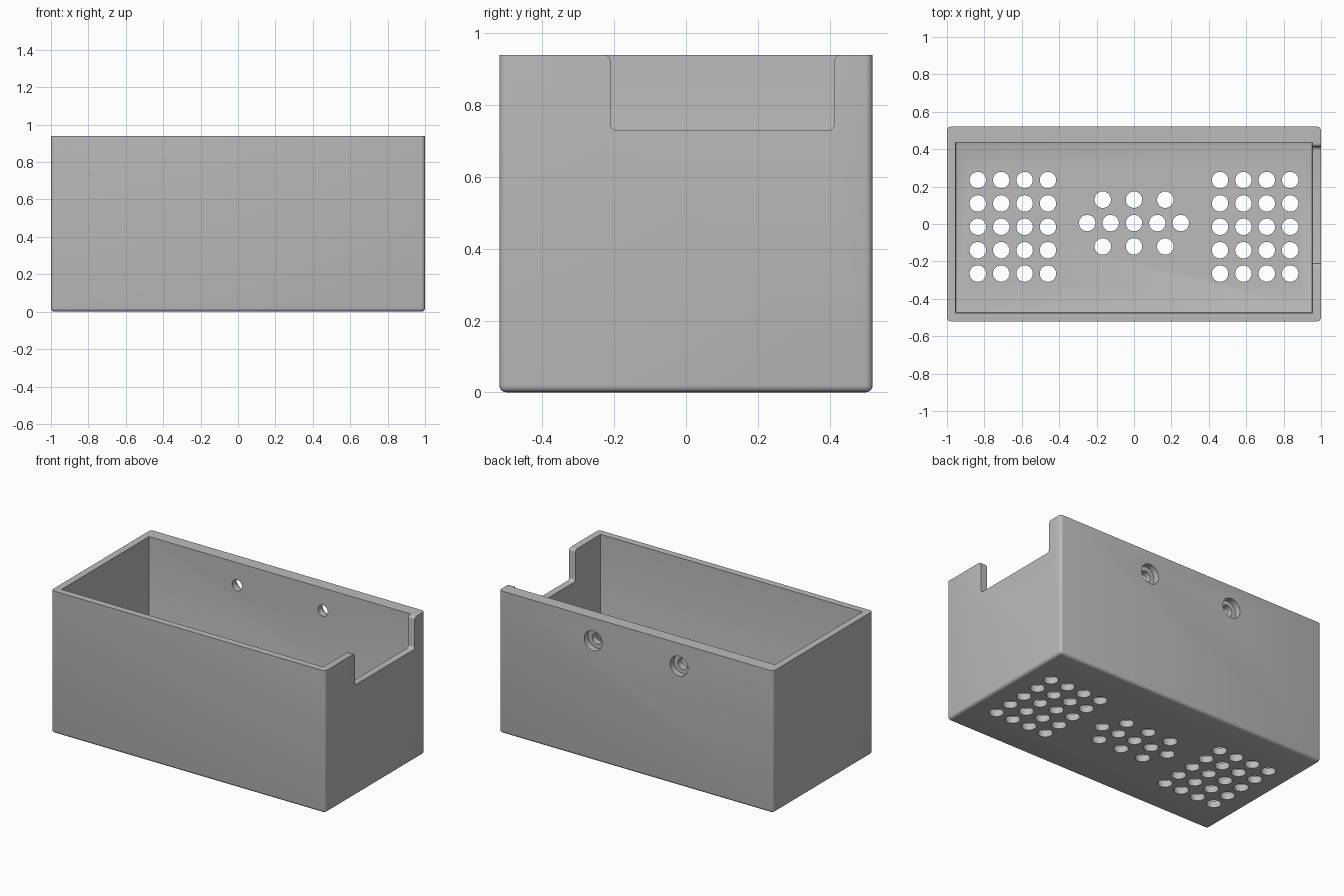
import bpy, bmesh, math
from mathutils import Matrix, Vector

if "Cube" in bpy.data.objects:
    bpy.data.objects.remove(bpy.data.objects["Cube"])

grey = bpy.data.materials.new("grey plastic")
grey.diffuse_color = (0.5, 0.5, 0.5, 1)
grey.use_nodes = True
grey.node_tree.nodes["Principled BSDF"].inputs["Base Color"].default_value = grey.diffuse_color


def make_object(name, bm):
    bmesh.ops.recalc_face_normals(bm, faces=bm.faces[:])
    mesh = bpy.data.meshes.new(name)
    bm.to_mesh(mesh)
    bm.free()
    mesh.materials.append(grey)
    obj = bpy.data.objects.new(name, mesh)
    bpy.context.scene.collection.objects.link(obj)
    return obj


def rounded_box(name, lo, hi, radius, pick, segments=4):
    """Box between two corners, with the edges chosen by pick rounded."""
    lo, hi = Vector(lo), Vector(hi)
    size = hi - lo
    bm = bmesh.new()
    bmesh.ops.create_cube(bm, size=1, matrix=Matrix.Translation((lo + hi) / 2)
                          @ Matrix.Diagonal((*size, 1)))
    edges = [e for e in bm.edges if pick(*[v.co for v in e.verts])]
    bmesh.ops.bevel(bm, geom=edges, offset=radius, segments=segments,
                    profile=0.5, affect='EDGES')
    return make_object(name, bm)


def cylinders(name, centres, radius, depth, rotation=Matrix.Identity(4)):
    bm = bmesh.new()
    for c in centres:
        bmesh.ops.create_cone(bm, cap_ends=True, segments=32, radius1=radius,
                              radius2=radius, depth=depth,
                              matrix=Matrix.Translation(c) @ rotation)
    return make_object(name, bm)


def prism(name, outline, x0, x1):
    """Closed solid from a (y, z) outline, running along x."""
    bm = bmesh.new()
    a, b = [[bm.verts.new((x, y, z)) for y, z in outline] for x in (x0, x1)]
    bm.faces.new(a)
    bm.faces.new(b[::-1])
    n = len(outline)
    for i in range(n):
        j = (i + 1) % n
        bm.faces.new((a[j], a[i], b[i], b[j]))
    return make_object(name, bm)


def cut(obj, cutter):
    """Subtract the cutter from the object, then discard the cutter."""
    for solver in ('EXACT', 'MANIFOLD', 'FLOAT'):
        mod = obj.modifiers.new("cut", 'BOOLEAN')
        mod.operation, mod.solver, mod.object = 'DIFFERENCE', solver, cutter
        bpy.context.view_layer.update()
        deps = bpy.context.evaluated_depsgraph_get()
        result = bpy.data.meshes.new_from_object(obj.evaluated_get(deps))
        obj.modifiers.remove(mod)
        if len(result.polygons) > 0:
            obj.data = result
            break
    bpy.data.objects.remove(cutter)


H = 0.94      # total height
FLOOR = 0.045

# Outer block: rounded bottom and upright edges, sharp rim
box = rounded_box("open_box", (-1, -0.52, 0), (1, 0.52, H), 0.02,
                  lambda a, b: min(a.z, b.z) < 0.01)

# Hollow inside, with a thicker back wall
cut(box, rounded_box("cavity_cutter", (-0.955, -0.475, FLOOR), (0.955, 0.437, 1.2),
                     0.008, lambda a, b: max(a.z, b.z) < 0.1, 2))

# Notch in the right wall: rounded lower corners, flared at the rim
Y0, Y1, Z0, R = -0.21, 0.413, 0.73, 0.018
arc = [i * math.pi / 10 for i in range(6)]
half = [(R - R * math.sin(t), R - R * math.cos(t)) for t in arc]
half += [(-R + R * math.cos(t), H - Z0 - R + R * math.sin(t)) for t in arc]
half.append((-R, 0.4))
outline = [(Y0 + a, Z0 + b) for a, b in reversed(half)]
outline += [(Y1 - a, Z0 + b) for a, b in half]
cut(box, prism("notch_cutter", outline, 0.9, 1.1))

# Vent holes: two 4 x 5 grids and a diamond-like group in the middle
vents = [(s * (0.46 + 0.125 * i), 0.235 - 0.125 * j, 0)
         for s in (-1, 1) for i in range(4) for j in range(5)]
vents += [(0.167 * i, y, 0) for i in (-1, 0, 1) for y in (0.13, -0.12)]
vents += [(0.125 * i, 0.005, 0) for i in range(-2, 3)]
cut(box, cylinders("vent_cutter", vents, 0.044, 0.3))

# Stepped screw holes through the back wall
turn = Matrix.Rotation(math.pi / 2, 4, 'X')
for radius, y, depth in ((0.065, 0.525, 0.09), (0.036, 0.48, 0.3)):
    cut(box, cylinders("screw_cutter", [(x, y, 0.79) for x in (-0.313, 0.313)],
                       radius, depth, turn))

# One colour, smooth rounded edges
box.data.materials.clear()
box.data.materials.append(grey)
bpy.context.view_layer.objects.active = box
box.select_set(True)
bpy.ops.object.shade_smooth_by_angle(angle=math.radians(30))
